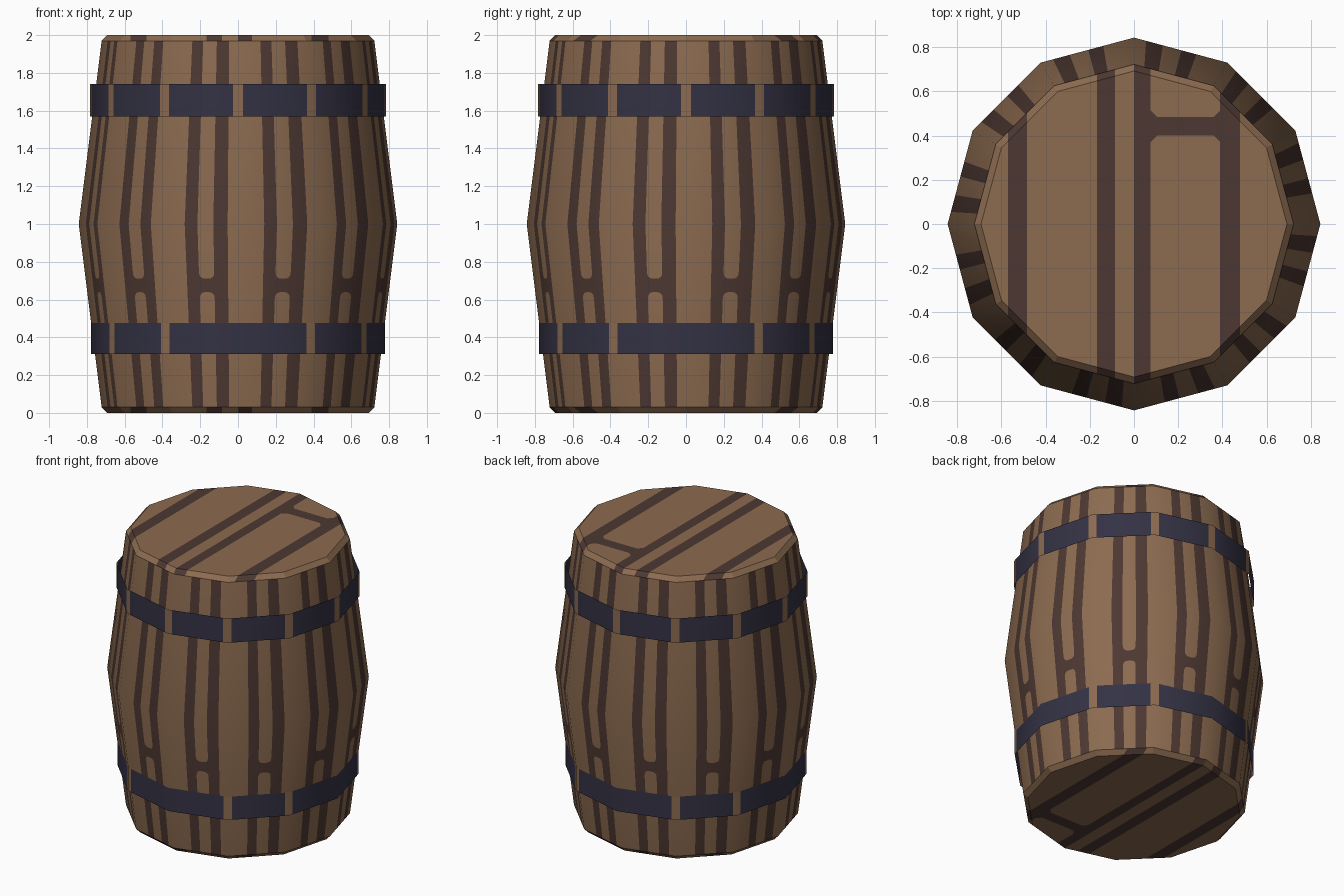
import bpy, bmesh, math
from mathutils import Vector, Matrix

cube = bpy.data.objects.get("Cube")
if cube:
    bpy.data.objects.remove(cube, do_unlink=True)

SIDES = 12
WOOD, DARK, IRON = 0, 1, 2


def material(name, rgb):
    mat = bpy.data.materials.new(name)
    mat.use_nodes = True
    mat.diffuse_color = (*rgb, 1)
    mat.node_tree.nodes["Principled BSDF"].inputs["Base Color"].default_value = (*rgb, 1)
    return mat


MATERIALS = [material("light_wood", (0.262, 0.147, 0.080)),
             material("dark_wood", (0.074, 0.039, 0.032)),
             material("dark_iron", (0.034, 0.032, 0.058))]


def corner(k, radius, z):
    a = 2 * math.pi * k / SIDES
    return Vector((radius * math.cos(a), radius * math.sin(a), z))


def finish(bm, name, lean=None):
    """Make the object; lean gives rounded shading normals around the axis."""
    bmesh.ops.remove_doubles(bm, verts=bm.verts, dist=1e-5)
    mesh = bpy.data.meshes.new(name)
    bm.to_mesh(mesh)
    bm.free()
    for mat in MATERIALS:
        mesh.materials.append(mat)
    obj = bpy.data.objects.new(name, mesh)
    bpy.context.collection.objects.link(obj)
    if lean is not None:
        for p in mesh.polygons:
            p.use_smooth = True
        normals = []
        for loop in mesh.loops:
            co = mesh.vertices[loop.vertex_index].co
            n = Vector((co.x, co.y, 0)).normalized()
            n.z = lean * (co.z - 1)
            normals.append(n.normalized())
        mesh.normals_split_custom_set(normals)
    return obj


def add_panel(bm, k, outline, radius, mat):
    """Add a polygon on side k; outline holds (fraction across, height)."""
    verts = [bm.verts.new(corner(k, radius(z), z).lerp(corner(k + 1, radius(z), z), u))
             for u, z in outline]
    bm.faces.new(verts).material_index = mat


def rect(u0, u1, z0, z1):
    return [(u0, z0), (u1, z0), (u1, z1), (u0, z1)]


# Bulging body with painted stave gaps
RIM, RIM_Z, BELLY = 0.722, 0.03, 0.843


def body_radius(z):
    return BELLY - (BELLY - RIM) * abs(z - 1) / (1 - RIM_Z)


def arc(u0, u1, z, height):
    """Rounded end of a stave slot, from u0 to u1."""
    mid, half = (u0 + u1) / 2, (u1 - u0) / 2
    pts = []
    for i in range(9):
        t = math.pi * i / 8
        c, s = math.cos(t), math.sin(t)
        pts.append((mid - half * math.copysign(abs(c) ** 0.7, c),
                    z + height * abs(s) ** 0.7))
    return pts


bm = bmesh.new()
A, B, C, D = 0.33, 0.49, 0.69, 0.87
low_arc = arc(B, C, 0.60, 0.04)
high_arc = arc(B, C, 0.75, -0.04)
for k in range(SIDES):
    for z0, z1 in ((RIM_Z, 1), (1, 2 - RIM_Z)):
        for u0, u1, mat in ((0, A, WOOD), (A, B, DARK), (C, D, DARK), (D, 1, WOOD)):
            add_panel(bm, k, rect(u0, u1, z0, z1), body_radius, mat)
    add_panel(bm, k, rect(B, C, 1, 2 - RIM_Z), body_radius, WOOD)
    add_panel(bm, k, [(B, RIM_Z), (C, RIM_Z)] + low_arc[::-1], body_radius, WOOD)
    add_panel(bm, k, low_arc + high_arc[::-1], body_radius, DARK)
    add_panel(bm, k, high_arc + [(C, 1), (B, 1)], body_radius, WOOD)
finish(bm, "barrel_body", lean=0.125)


# Iron hoops: thin upright shells with wood-coloured joints
def hoop(name, radius, z0, z1, has_joint):
    bm = bmesh.new()
    for k in range(SIDES):
        for u0, u1, joint in ((0, 0.07, has_joint(k)), (0.07, 0.93, False),
                              (0.93, 1, has_joint(k + 1))):
            add_panel(bm, k, rect(u0, u1, z0, z1), lambda z: radius,
                      WOOD if joint else IRON)
    finish(bm, name, lean=0)


hoop("upper_hoop", 0.784, 1.57, 1.742, lambda k: True)
hoop("lower_hoop", 0.778, 0.312, 0.476, lambda k: k % 3 != 0)

# Heads: flat disc and bevelled rim, painted with plank gaps
STRIPES = ((-0.57, -0.485), (-0.167, -0.085), (0, 0.075), (0.39, 0.48))
BAR_X, BAR_Y, ROUND = (0.075, 0.39), (0.40, 0.484), 0.03


def cut(bm, faces, co, no):
    geom = set(faces)
    for f in faces:
        geom.update(f.verts)
        geom.update(f.edges)
    bmesh.ops.bisect_plane(bm, geom=list(geom), dist=1e-6, plane_co=co, plane_no=no)


def between_planks(bm):
    return [f for f in bm.faces
            if BAR_X[0] < f.calc_center_median().x < BAR_X[1] and f.normal.z > 0.99]


def head(name, turn):
    bm = bmesh.new()
    top = [bm.verts.new(corner(k, 0.692, 2)) for k in range(SIDES)]
    rim = [bm.verts.new(corner(k, RIM, 2 - RIM_Z)) for k in range(SIDES)]
    bm.faces.new(top)
    for k in range(SIDES):
        j = (k + 1) % SIDES
        bm.faces.new((rim[k], rim[j], top[j], top[k]))
    for stripe in STRIPES:
        for x in stripe:
            cut(bm, bm.faces[:], (x, 0, 0), (1, 0, 0))
    bm.normal_update()
    for y in BAR_Y:
        cut(bm, between_planks(bm), (0, y, 0), (0, 1, 0))
        bm.normal_update()
    # Small diagonal corners where the cross bar meets the gaps
    corners = [(Vector((x, y, 2)), Vector((sx, sy, 0)).normalized())
               for x, sx in zip(BAR_X, (1, -1)) for y, sy in zip(BAR_Y, (-1, 1))]
    for p, d in corners:
        faces = [f for f in between_planks(bm)
                 if (f.calc_center_median().y - p.y) * d.y > 0
                 and not BAR_Y[0] < f.calc_center_median().y < BAR_Y[1]]
        cut(bm, faces, p + d * ROUND * 0.7, d)
        bm.normal_update()
    for f in bm.faces:
        c = f.calc_center_median()
        dark = any(a < c.x < b for a, b in STRIPES)
        if f.normal.z > 0.99:
            dark |= BAR_X[0] < c.x < BAR_X[1] and BAR_Y[0] < c.y < BAR_Y[1]
            dark |= any((c - p).length < ROUND for p, d in corners)
        f.material_index = DARK if dark else WOOD
    if turn:
        about = Matrix.Translation((0, 0, 1)) @ Matrix.Rotation(math.pi, 4, 'X') \
            @ Matrix.Translation((0, 0, -1))
        bmesh.ops.transform(bm, matrix=about, verts=bm.verts)
    finish(bm, name)


head("top_head", False)
head("bottom_head", True)
